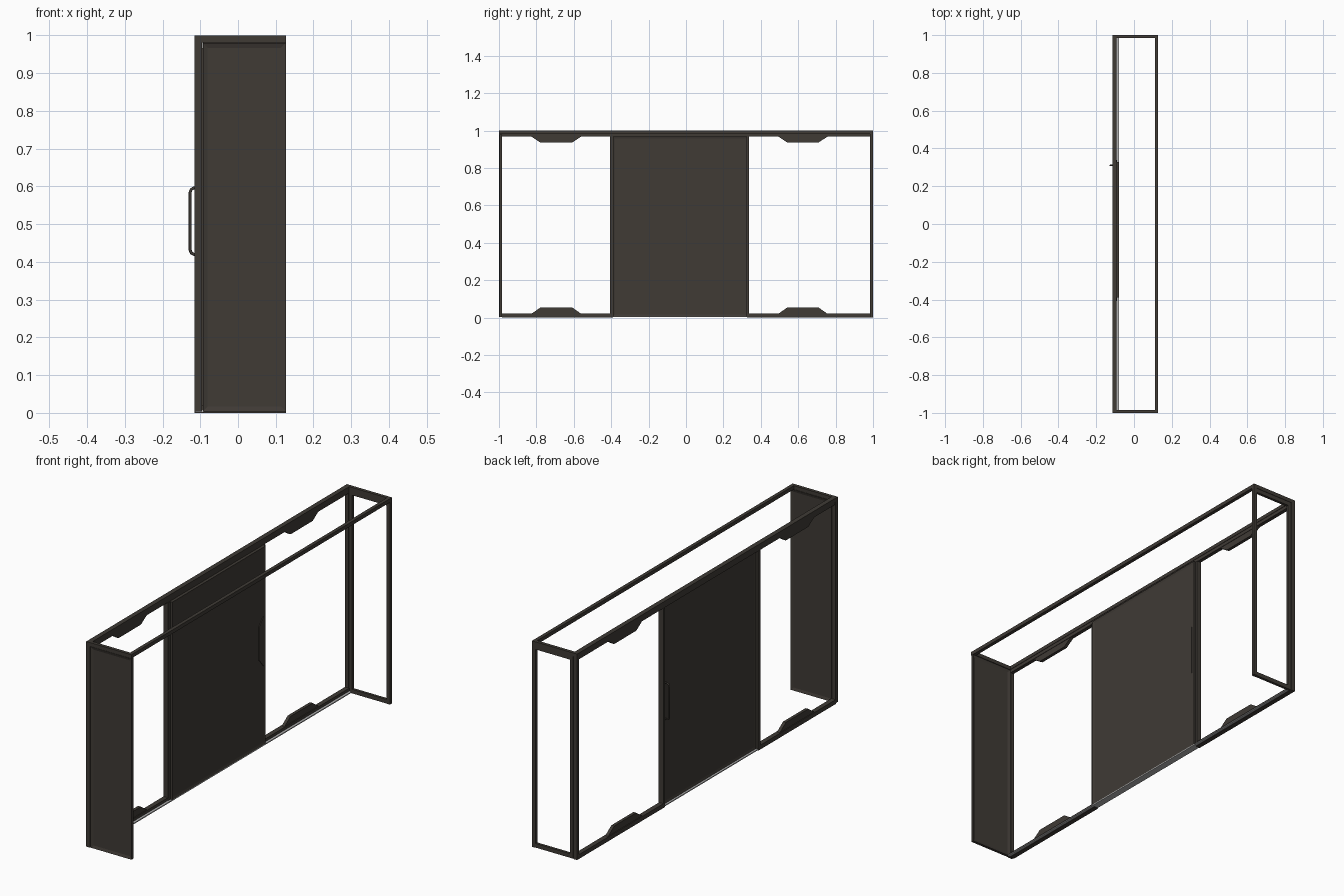
import bpy, bmesh
from mathutils import Vector

cube = bpy.data.objects.get("Cube")
if cube:
    bpy.data.objects.remove(cube)


def material(name, rgb):
    m = bpy.data.materials.new(name)
    m.use_nodes = True
    m.diffuse_color = (*rgb, 1)
    m.node_tree.nodes["Principled BSDF"].inputs["Base Color"].default_value = (*rgb, 1)
    return m


BROWN = material("dark bronze", (0.05, 0.043, 0.036))
SILVER = material("pale metal", (0.45, 0.45, 0.45))


def finish(name, bm, mat):
    bmesh.ops.recalc_face_normals(bm, faces=bm.faces)
    me = bpy.data.meshes.new(name)
    bm.to_mesh(me)
    bm.free()
    me.materials.append(mat)
    ob = bpy.data.objects.new(name, me)
    bpy.context.collection.objects.link(ob)
    return ob


def box(name, x, y, z, mat=BROWN, inset_axis=None, border=0.0, depth=0.004):
    """Box from ranges; optionally recess both faces along one axis."""
    bm = bmesh.new()
    bmesh.ops.create_cube(bm, size=1)
    for v in bm.verts:
        v.co = Vector([r[0] + (c + 0.5) * (r[1] - r[0]) for r, c in zip((x, y, z), v.co)])
    bm.normal_update()
    if inset_axis is not None:
        faces = [f for f in bm.faces if abs(f.normal[inset_axis]) > 0.9]
        bmesh.ops.inset_individual(bm, faces=faces, thickness=border, depth=-depth)
    return finish(name, bm, mat)


def plate(name, outline, x):
    """Extrude a y-z outline between two x positions."""
    bm = bmesh.new()
    face = bm.faces.new([bm.verts.new((x[0], y, z)) for y, z in outline])
    ext = bmesh.ops.extrude_face_region(bm, geom=[face])["geom"]
    bmesh.ops.translate(bm, vec=(x[1] - x[0], 0, 0),
                        verts=[g for g in ext if isinstance(g, bmesh.types.BMVert)])
    return finish(name, bm, BROWN)


L, R = -0.115, 0.127          # outer sides
RAIL = (L, -0.092)            # depth of the sliding-door side
JAMB_A, JAMB_B = (-0.407, -0.39), (0.327, 0.338)

# Top ring
box("door_side_top_rail", RAIL, (-1, 1), (0.983, 1))
box("door_side_top_track", (L + 0.003, -0.094), (-0.985, 0.985), (0.967, 0.983))
box("open_side_top_rail", (0.11, R), (-1, 1), (0.982, 1))
box("front_top_cap", (L, R), (-1, -0.984), (0.982, 1))
box("back_top_cap", (L, R), (0.984, 1), (0.982, 1))

# Front end: recessed panel and post
box("front_panel", (-0.093, R), (-0.998, -0.985), (0.004, 0.98), inset_axis=1, border=0.018)
box("front_post", (L, -0.095), (-1, -0.984), (0.004, 0.982))

# Back end: open frame
box("back_door_side_post", (L, -0.095), (0.984, 1), (0, 0.982))
box("back_inner_post", (-0.093, -0.077), (0.985, 0.998), (0, 0.982))
box("back_open_side_post", (0.109, R), (0.984, 1), (0, 0.982))
box("back_upper_bar", (-0.093, 0.11), (0.985, 0.998), (0.962, 0.982))
box("back_lower_bar", (-0.093, 0.11), (0.985, 0.998), (0, 0.02))

# Floor track and the rails each side of the door
box("floor_track", (L + 0.002, -0.08), (-0.985, 0.985), (0.002, 0.007), SILVER)
box("front_floor_rail", RAIL, (-0.985, JAMB_A[1]), (0, 0.021))
box("back_floor_rail", RAIL, (JAMB_B[0], 0.985), (0, 0.021))

# Door and jambs
box("front_jamb", (L, -0.09), JAMB_A, (0.004, 0.967))
box("back_jamb", (L, -0.09), JAMB_B, (0.004, 0.967))
box("sliding_door", (-0.103, -0.08), (-0.39, 0.327), (0.007, 0.967),
    inset_axis=0, border=0.015, depth=0.003)

# Finger grip on the inner door face
plate("inner_grip", [(0.31, 0.63), (0.277, 0.59), (0.277, 0.43), (0.31, 0.39)], (-0.085, -0.08))

# Tapered stiffeners above and below each opening
for side, y0, y1 in (("front", -0.83, -0.557), ("back", 0.49, 0.76)):
    for level, base, tip in (("upper", 0.97, 0.937), ("lower", 0.018, 0.053)):
        plate(f"{side}_{level}_stiffener",
              [(y0, base), (y0 + 0.05, tip), (y1 - 0.05, tip), (y1, base)], (-0.111, -0.096))

# Outer pull handle: rounded bar
cu = bpy.data.curves.new("pull_handle", "CURVE")
cu.dimensions = "3D"
cu.bevel_depth = 0.004
cu.bevel_resolution = 2
cu.use_fill_caps = True
sp = cu.splines.new("POLY")
path = [(-0.098, 0.42), (-0.117, 0.42), (-0.124, 0.424), (-0.127, 0.432),
        (-0.127, 0.584), (-0.124, 0.592), (-0.117, 0.596), (-0.098, 0.596)]
sp.points.add(len(path) - 1)
for p, (x, z) in zip(sp.points, path):
    p.co = (x, 0.31, z, 1)
cu.materials.append(BROWN)
handle = bpy.data.objects.new("pull_handle", cu)
bpy.context.collection.objects.link(handle)
